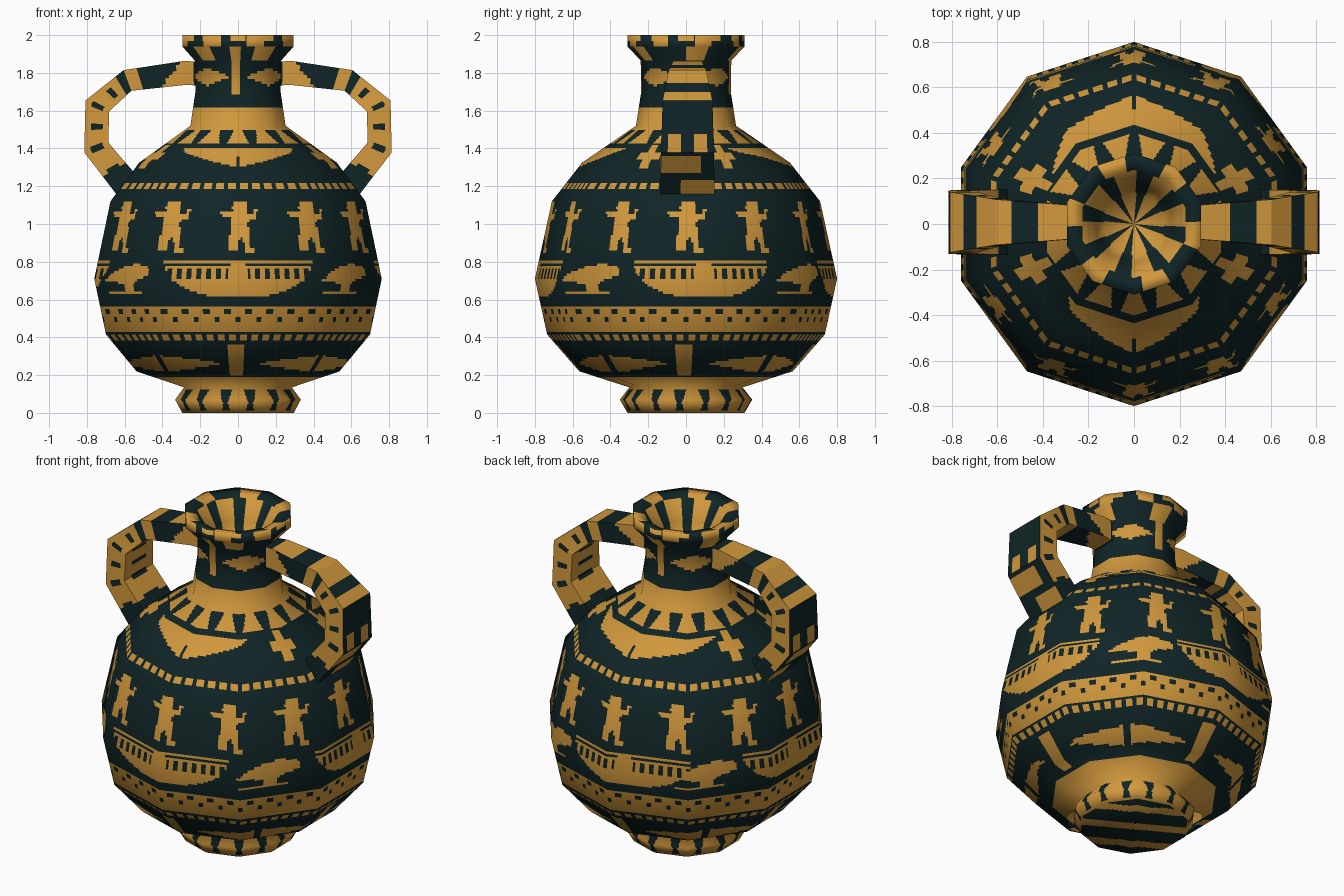
import bpy, bmesh, math
from mathutils import Vector

if "Cube" in bpy.data.objects:
    bpy.data.objects.remove(bpy.data.objects["Cube"])

SIDES, SUB, ROW = 10, 36, 0.014      # facets, paint cells per facet, paint row height


def material(name, rgb):
    m = bpy.data.materials.new(name)
    m.diffuse_color = (*rgb, 1)
    m.use_nodes = True
    m.node_tree.nodes["Principled BSDF"].inputs["Base Color"].default_value = m.diffuse_color
    return m


MATS = [material("dark_teal_glaze", (0.0050, 0.0180, 0.0195)),
        material("ochre_gold_paint", (0.64, 0.315, 0.046))]

# radius, height: underside, foot, belly, shoulder, neck, lip, mouth
PROFILE = [(0.001, 0), (0.31, 0), (0.35, 0.07), (0.30, 0.135), (0.565, 0.22),
           (0.735, 0.415), (0.80, 0.71), (0.71, 1.12), (0.55, 1.325), (0.265, 1.52),
           (0.237, 1.70), (0.24, 1.865), (0.31, 1.94), (0.31, 2.0),
           (0.245, 1.985), (0.17, 1.86), (0.14, 1.75), (0.001, 1.72)]
MOUTH = 13

# silhouettes: figure in screen units, bird in -1..1 by 0..1
FIGURE = [(-11, 1), (-3, 1), (-3, 10), (1, 14), (5, 8), (5, 0), (13, 0), (13, 4), (9, 5),
          (10, 20), (6, 31), (16, 33), (18, 44), (14, 44), (13, 38), (6, 39), (6, 50),
          (-4, 52), (-9, 46), (-6, 41), (-20, 42), (-20, 37), (-8, 34), (-9, 22), (-12, 13)]
BIRD = [(-1, .45), (-.6, .75), (0, .95), (.45, 1), (.9, .9), (1, .6), (.5, .5), (.3, .35),
        (.3, .12), (.6, .12), (.6, 0), (-.9, 0), (-.9, .12), (-.1, .12), (-.15, .38), (-.5, .4)]


def inside(poly, x, y):
    hit = False
    for (x1, y1), (x2, y2) in zip(poly, poly[1:] + poly[:1]):
        if (y1 > y) != (y2 > y) and x < x1 + (y - y1) * (x2 - x1) / (y2 - y1):
            hit = not hit
    return hit


def near(a, step, off=0.0):
    """Signed degrees to the nearest repeat of a motif."""
    return (a - off + step / 2) % step - step / 2


def paint(a, z, r, seg):
    """True where the vase is gold; a is degrees from the front toward +x."""
    if seg >= MOUTH:                                   # mouth
        if r > 0.24:
            return abs(near(a, 60, 20)) < 12
        return abs(near(a, 45, 10)) < (13 if r > 0.14 else 15)
    if seg == 0:                                       # underside
        return abs(near(r * math.cos(math.radians(a + 30)), 0.2)) < 0.035
    if z < 0.125:                                      # foot teeth
        return abs(near(a, 24)) < 10 - 60 * abs(z - 0.05) or z < 0.015
    if z < 0.19:
        return True
    if z < 0.36:                                       # lower spindles and posts
        d = abs(near(a, 90, 46))
        post = abs(near(a, 90, -1)) < 4.5 and z > 0.2
        return post or (1.5 < d < 34 and abs(z - 0.26) < 0.045 * (1 - d / 34) ** 0.7)
    if z < 0.425:                                      # dashed line
        return 0.382 < z < 0.412 and abs(near(a, 5)) > 0.6
    if z < 0.575:                                      # speckled band
        dot = math.hypot(near(a, 9) * 0.0125, z - 0.50) < 0.016
        notch = z > 0.525 and abs(near(a, 9, 4.5)) < 1.2
        return 0.435 < z < 0.548 and not (dot or notch) or 0.553 < z < 0.567
    if z < 0.83:                                       # wings and birds
        for c, w in ((0, 31), (97, 28), (188, 29), (-92, 28)):
            d = near(a, 360, c)
            if abs(d) < w and 0.8 - 0.19 * (1 - abs(d / w) ** 2.6) ** 0.6 < z < 0.8:
                feather = 0.705 < z < 0.765 and abs(near(d, 4)) < 0.55 and abs(d) > 4
                return not (feather or 0.772 < z < 0.786 and abs(d) > 3)
        return any(inside(BIRD, near(a, 360, c) / 14.5, (z - 0.625) / 0.165)
                   for c in (48, 143, -137, -51))
    if z < 1.16:                                       # procession of figures
        return inside(FIGURE, near(a, 30, 1) / 0.433, (z - 0.85) * 189)
    if z < 1.25:
        return 1.187 < z < 1.217 and abs(near(a, 6)) > 0.5
    if z < 1.50:                                       # shoulder crescents, crosses, petals
        d = abs(near(a, 180))
        w = 42 if abs(near(a, 360)) < 90 else 58
        if d < w and 1.40 - 0.10 * (1 - d / w) ** 0.8 < z < 1.40:
            return not (d < 1.5 and z < 1.36)
        e = abs(near(d, 360, 66))
        if 1.29 < z < 1.42 and (e < 2.6 or e < 8 and abs(z - 1.36) < 0.018):
            return True
        return z > 1.425 and abs(near(a, 24)) < 4 + 70 * (1.5 - z)
    if z < 1.62:
        return True
    if z < 1.86:                                       # neck posts and spindles
        d = abs(near(a, 90, 45))
        return (abs(near(a, 180, -3)) < 6 and z > 1.68) or \
            (d < 35 and abs(z - 1.78) < 0.05 * (1 - d / 35))
    if z < 1.94:                                       # lip
        return abs(near(a, 360, -3)) < 6 or abs(near(a, 72, 30)) < 12
    return abs(near(a, 45, 18)) < 9 or (z > 1.97 and abs(near(a, 30)) < 8)


def add_object(name, verts, faces, indices):
    me = bpy.data.meshes.new(name)
    me.from_pydata(verts, [], faces)
    for m in MATS:
        me.materials.append(m)
    me.polygons.foreach_set("material_index", indices)
    me.update()
    ob = bpy.data.objects.new(name, me)
    bpy.context.collection.objects.link(ob)
    return ob


# --- vase body: ten-sided lathe, each flat facet cut into paint cells ---
segn = [Vector((b[1] - a[1], a[0] - b[0])).normalized() for a, b in zip(PROFILE, PROFILE[1:])]
ptn = [(segn[max(i - 1, 0)] + segn[min(i, len(segn) - 1)]).normalized()
       for i in range(len(PROFILE))]
rows = []
for i in range(len(PROFILE) - 1):
    p, q = Vector(PROFILE[i]), Vector(PROFILE[i + 1])
    n = max(1, round((q - p).length / ROW))
    rows += [(p.lerp(q, k / n), ptn[i].lerp(ptn[i + 1], k / n), i) for k in range(n)]
rows.append((Vector(PROFILE[-1]), ptn[-1], len(PROFILE) - 2))

cols = SIDES * SUB
corner = [Vector((math.sin(2 * math.pi * k / SIDES), -math.cos(2 * math.pi * k / SIDES)))
          for k in range(SIDES + 1)]
ring = [corner[j // SUB].lerp(corner[j // SUB + 1], j % SUB / SUB) for j in range(cols)]
verts, normals, faces, idx = [], [], [], []
for p, n, s in rows:
    for c in ring:
        d = c.normalized()
        verts.append((c.x * p.x, c.y * p.x, p.y))
        normals.append(Vector((d.x * n.x, d.y * n.x, n.y)).normalized())
for i in range(len(rows) - 1):
    mid, seg = (rows[i][0] + rows[i + 1][0]) / 2, rows[i][2]
    for j in range(cols):
        k = (j + 1) % cols
        faces.append((i * cols + j, i * cols + k, (i + 1) * cols + k, (i + 1) * cols + j))
        idx.append(int(paint((j + 0.5) * 360 / cols, mid.y, mid.x, seg)))
vase = add_object("vase_body", verts, faces, idx)
vase.data.polygons.foreach_set("use_smooth", [True] * len(faces))
vase.data.normals_split_custom_set_from_vertices(normals)   # soft shading over the facets

# --- handles: strap swept along a bent path (x, z, half width, half thickness) ---
PATH = [(0.19, 1.795, .065, .06), (0.28, 1.80, .075, .06), (0.585, 1.76, .10, .055),
        (0.745, 1.625, .132, .065), (0.75, 1.405, .14, .065), (0.56, 1.17, .145, .07)]


def handle_paint(s, u, side, z):
    if side == 2:                                      # outer face
        if s < 2:
            return 0.9 < s < 1.45 or s > 1.8
        if s < 3:
            return 1.62 < z < 1.71 or z > 1.75
        if s < 4:
            return z < 1.49 and abs(near(u, 0.5, 0.25)) < 0.17
        return 1.28 < z < 1.37 and u < 0.75 or z < 1.25 and u > 0.4
    if s < 2:                                          # edges and inner face
        return 0.5 < s < 1.45 - 0.4 * u or s > 1.75
    return (2.2 < s < 4.5) and not (abs(near(s, 0.5)) < 0.06 and 0.3 < u < 0.7)


def make_handle(name, sx):
    rings = []
    for i, (x, z, w, t) in enumerate(PATH):
        a, b = PATH[max(i - 1, 0)], PATH[min(i + 1, len(PATH) - 1)]
        tan = Vector((b[0] - a[0], 0, b[1] - a[1])).normalized()
        up = Vector((-tan.z, 0, tan.x)) * t * 1.06
        c, y = Vector((x, 0.008, z)), Vector((0, w, 0))
        rings.append([c - y - up, c - y + up, c + y + up, c + y - up])
    # side 0 = front edge, 1 -> 2 = outer face, 3 = inner face
    A, U = 14, 8
    verts, faces, idx = [], [], []
    for n in range((len(PATH) - 1) * A + 1):
        i = min(n // A, len(PATH) - 2)
        f = n / A - i
        sec = [rings[i][k].lerp(rings[i + 1][k], f) for k in range(4)]
        for k in range(4):
            verts += [sec[k].lerp(sec[(k + 1) % 4], u / U) for u in range(U)]
    C = 4 * U
    for n in range((len(PATH) - 1) * A):
        for j in range(C):
            k = (j + 1) % C
            faces.append((n * C + j, n * C + k, (n + 1) * C + k, (n + 1) * C + j))
            side = 2 if j // U == 1 else j // U
            side = 3 if j // U == 2 else side
            idx.append(int(handle_paint((n + .5) / A, (j % U + .5) / U, side, verts[n * C + j].z)))
    last = len(verts) - C
    faces += [tuple(range(C)), tuple(range(last, last + C))]
    idx += [0, 0]
    ob = add_object(name, [(v.x * sx, v.y, v.z) for v in verts], faces, idx)
    bm = bmesh.new()
    bm.from_mesh(ob.data)
    bmesh.ops.recalc_face_normals(bm, faces=bm.faces)
    bm.to_mesh(ob.data)
    bm.free()


make_handle("right_handle", 1)
make_handle("left_handle", -1)
